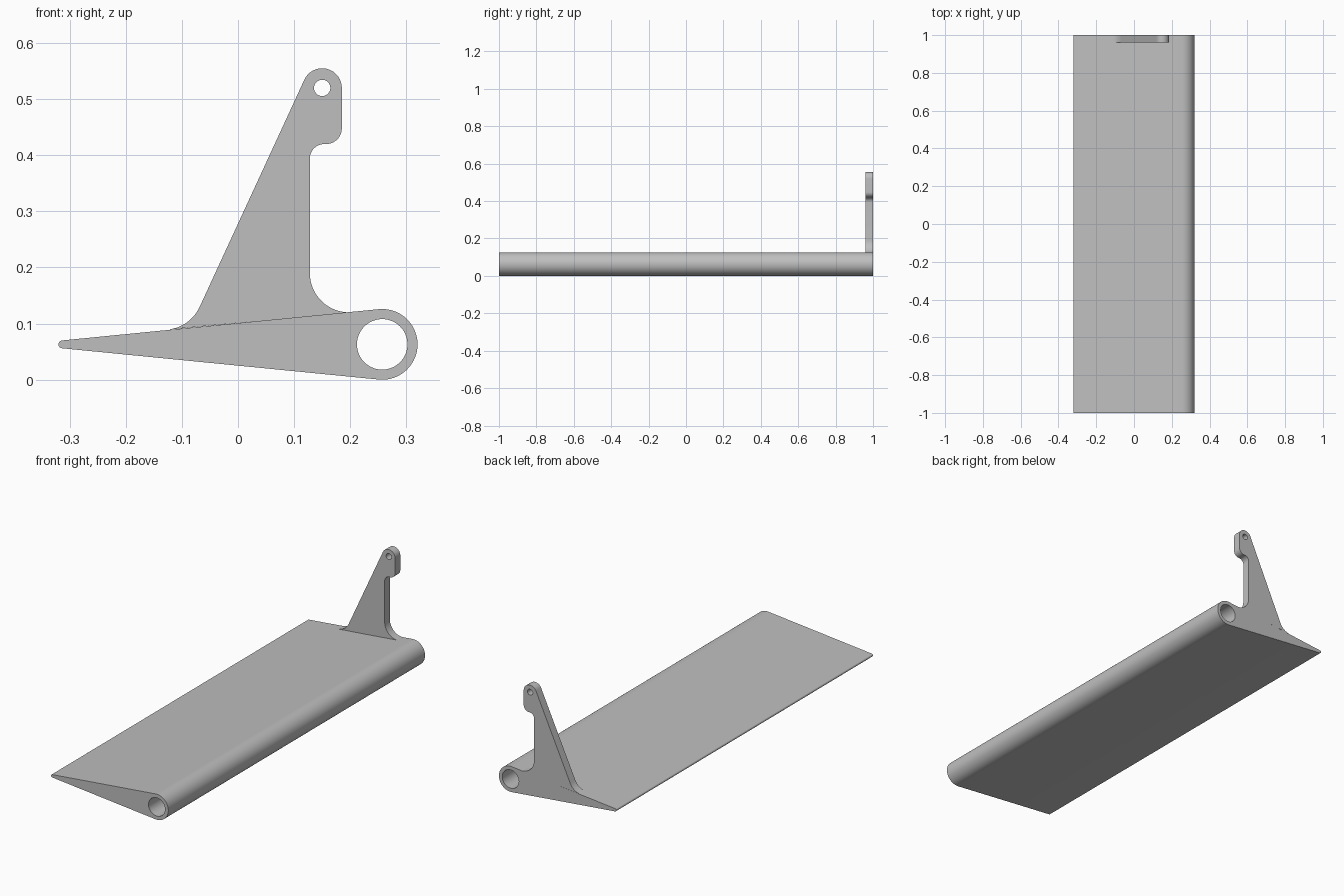
import bpy, bmesh
from math import asin, cos, sin, degrees, radians, ceil
from mathutils import Vector

cube = bpy.data.objects.get("Cube")
if cube:
    bpy.data.objects.remove(cube, do_unlink=True)

grey = bpy.data.materials.new("plain grey")
grey.use_nodes = True
grey.diffuse_color = (0.52, 0.52, 0.52, 1)
grey.node_tree.nodes["Principled BSDF"].inputs["Base Color"].default_value = grey.diffuse_color


def arc(cx, cz, r, start, end):
    """Points along an arc in the xz plane, angles in degrees."""
    n = max(6, ceil(abs(end - start) / 5))
    angles = [radians(start + (end - start) * i / n) for i in range(n + 1)]
    return [(cx + r * cos(a), cz + r * sin(a)) for a in angles]


def circle(cx, cz, r):
    return arc(cx, cz, r, 0, 360)[:-1]


def prism(name, loops, y0, y1):
    """Extrude an outline with holes along y."""
    bm = bmesh.new()
    caps = ([], [])
    for loop in loops:
        rings = [[bm.verts.new((x, y, z)) for x, z in loop] for y in (y0, y1)]
        for i in range(len(loop)):
            j = (i + 1) % len(loop)
            for ring, cap in zip(rings, caps):
                cap.append(bm.edges.new((ring[i], ring[j])))
            bm.faces.new((rings[0][i], rings[0][j], rings[1][j], rings[1][i]))
    for cap in caps:
        bmesh.ops.triangle_fill(bm, edges=cap, use_beauty=True, normal=Vector((0, 1, 0)))
    bmesh.ops.recalc_face_normals(bm, faces=bm.faces)
    mesh = bpy.data.meshes.new(name)
    bm.to_mesh(mesh)
    bm.free()
    mesh.materials.append(grey)
    obj = bpy.data.objects.new(name, mesh)
    bpy.context.collection.objects.link(obj)
    bpy.ops.object.select_all(action='DESELECT')
    obj.select_set(True)
    bpy.context.view_layer.objects.active = obj
    bpy.ops.object.shade_smooth_by_angle(angle=radians(30))
    return obj


# Tapered panel: round nose with a bore, straight flanks, small round tail
nose_x, nose_r, tail_x, tail_r, mid_z = 0.257, 0.063, -0.313, 0.007, 0.063
tilt = degrees(asin((nose_r - tail_r) / (nose_x - tail_x)))
up = 90 + tilt
panel = arc(nose_x, mid_z, nose_r, -up, up) + arc(tail_x, mid_z, tail_r, up, 360 - up)
prism("tapered_panel", [panel, circle(nose_x, mid_z, 0.045)], -1, 1)

# Upright lever arm at the back end, blended into the panel's upper flank
arm = (arc(0.15, 0.52, 0.035, 0, 155)            # rounded tip
       + arc(-0.132, 0.159, 0.07, -25, up - 180)  # sloping side fillet
       + arc(0.198, 0.19, 0.07, up - 180, -180)   # upright side fillet
       + arc(0.154, 0.394, 0.026, 180, 90)        # notch under the tip
       + arc(0.157, 0.448, 0.028, -90, 0))        # lower corner of the tip
prism("lever_arm", [arm, circle(0.15, 0.52, 0.0145)], 0.96, 1)
